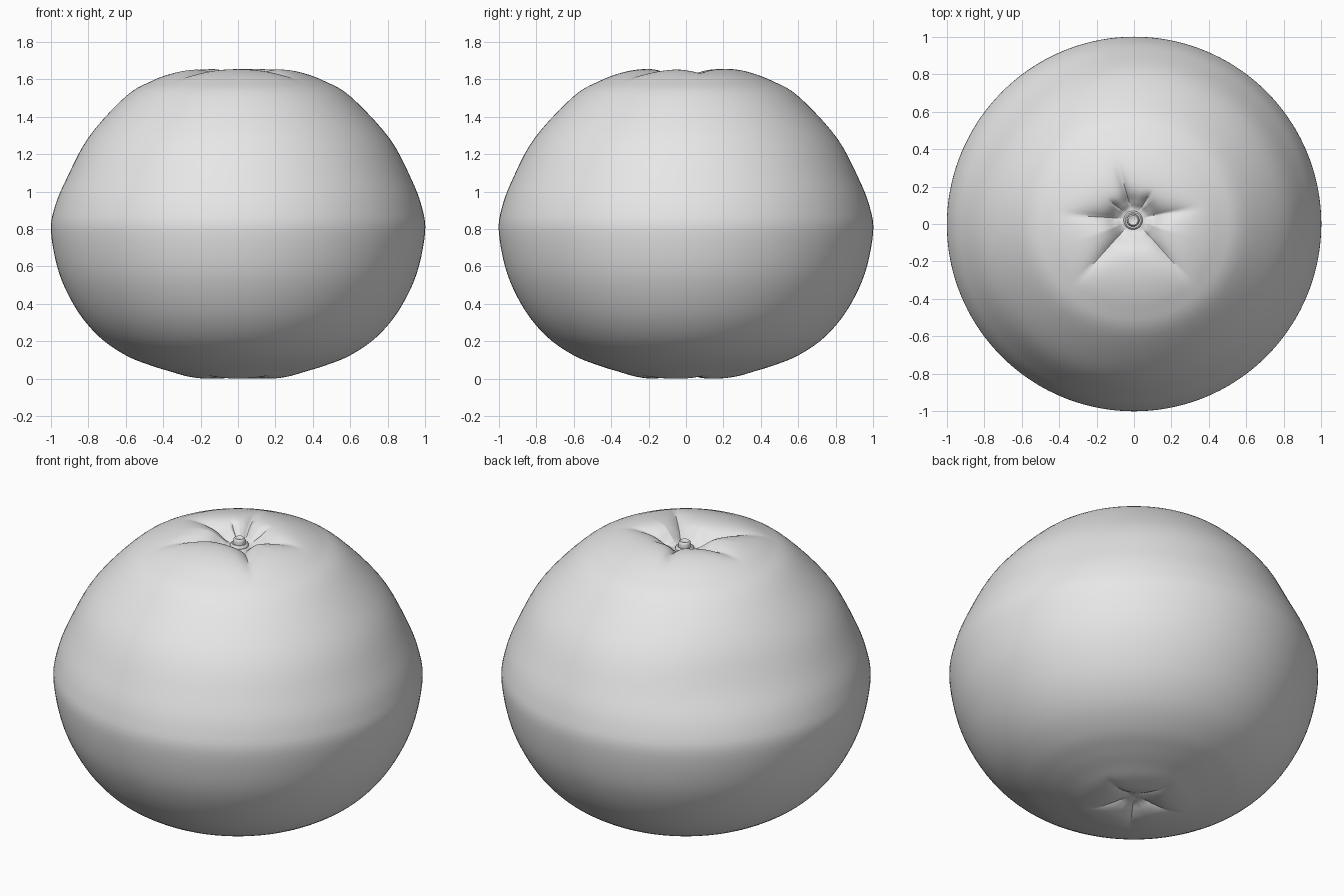
import bpy, bmesh, math
from mathutils import Vector

cube = bpy.data.objects.get("Cube")
if cube:
    bpy.data.objects.remove(cube, do_unlink=True)

grey = bpy.data.materials.new("pale_grey")
grey.use_nodes = True
grey.diffuse_color = (0.8, 0.8, 0.8, 1)
grey.node_tree.nodes["Principled BSDF"].inputs["Base Color"].default_value = (0.8, 0.8, 0.8, 1)


def smooth_profile(points, steps):
    """Catmull-Rom curve through (radius, height) points."""
    p = [Vector(q) for q in points]
    p = [2 * p[0] - p[1]] + p + [2 * p[-1] - p[-2]]
    out = []
    for a, b, c, d in zip(p, p[1:], p[2:], p[3:]):
        for i in range(steps):
            t = i / steps
            out.append(0.5 * (2 * b + (c - a) * t + (2 * a - 5 * b + 4 * c - d) * t * t
                              + (3 * b - a - 3 * c + d) * t ** 3))
    out.append(p[-2])
    return out


def ramp(x, a, b):
    t = max(0.0, min(1.0, (x - a) / (b - a)))
    return t * t * (3 - 2 * t)


def lathe(name, points, segments, steps, shape=None):
    """Revolve a profile about z, then move each vertex with the shape function."""
    bm = bmesh.new()
    verts = [bm.verts.new((max(q.x, 0), 0, q.y)) for q in smooth_profile(points, steps)]
    edges = [bm.edges.new(pair) for pair in zip(verts, verts[1:])]
    bmesh.ops.spin(bm, geom=verts + edges, cent=(0, 0, 0), axis=(0, 0, 1),
                   angle=2 * math.pi, steps=segments)
    bmesh.ops.remove_doubles(bm, verts=bm.verts[:], dist=0.0002)
    if shape:
        for v in bm.verts:
            shape(v.co)
    bmesh.ops.recalc_face_normals(bm, faces=bm.faces[:])
    mesh = bpy.data.meshes.new(name)
    bm.to_mesh(mesh)
    bm.free()
    obj = bpy.data.objects.new(name, mesh)
    bpy.context.collection.objects.link(obj)
    mesh.materials.append(grey)
    bpy.ops.object.select_all(action='DESELECT')
    obj.select_set(True)
    bpy.context.view_layer.objects.active = obj
    bpy.ops.object.shade_smooth_by_angle(angle=math.radians(50))
    return obj


# Creases: (direction in degrees, reach, depth, width)
TOP_CREASES = [(14, 0.40, 0.05, 0.045), (60, 0.20, 0.025, 0.02), (106, 0.42, 0.04, 0.025),
               (140, 0.20, 0.025, 0.02), (172, 0.44, 0.05, 0.045),
               (225, 0.50, 0.05, 0.045), (315, 0.50, 0.05, 0.045)]
BASE_CREASES = [(a, 0.32, 0.02, 0.03) for a in (20, 95, 165, 235, 305)]


def crease_depth(co, creases, inner):
    r = math.hypot(co.x, co.y)
    angle = math.atan2(co.y, co.x)
    total = 0
    for deg, reach, depth, width in creases:
        diff = abs(math.remainder(angle - math.radians(deg), 2 * math.pi))
        window = ramp(r, inner, inner + 0.08) * (1 - ramp(r, 0.12, reach))
        total = max(total, depth * window * math.exp(-diff * r / width))
    return total


def fruit_shape(co):
    # slightly flattened shoulder at the back right
    diff = math.remainder(math.atan2(co.y, co.x) - math.radians(143), 2 * math.pi)
    dent = 0.04 * math.exp(-(diff / 0.6) ** 2 - ((co.z - 1.17) / 0.22) ** 2)
    co.x *= 1 - dent
    co.y *= 1 - dent
    # creases running into the top hollow and the base dimple
    if co.z > 1.4:
        co.z -= crease_depth(co, TOP_CREASES, 0.04)
        co.y += 0.02 * (1 - ramp(math.hypot(co.x, co.y), 0.05, 0.4))
    elif co.z < 0.2:
        co.z = max(0, co.z + crease_depth(co, BASE_CREASES, 0.01))


# Fruit body
body = [(0, 0.045), (0.05, 0.032), (0.11, 0.01), (0.18, 0.0), (0.27, 0.012), (0.36, 0.038),
        (0.47, 0.072), (0.6, 0.125), (0.74, 0.222), (0.86, 0.365), (0.955, 0.56), (1.0, 0.78),
        (0.985, 0.91), (0.93, 1.06), (0.81, 1.285), (0.6, 1.51), (0.46, 1.592), (0.34, 1.637),
        (0.24, 1.655), (0.16, 1.65), (0.1, 1.615), (0.06, 1.58), (0, 1.57)]
lathe("fruit_body", body, 144, 5, fruit_shape)

# Stem stub with a collar, sitting in the hollow
stem = [(0.05, 1.56), (0.05, 1.583), (0.042, 1.592), (0.034, 1.59), (0.033, 1.61),
        (0.026, 1.622), (0.012, 1.618), (0, 1.617)]
lathe("stem_stub", stem, 32, 2).location = (-0.005, 0.02, 0)
